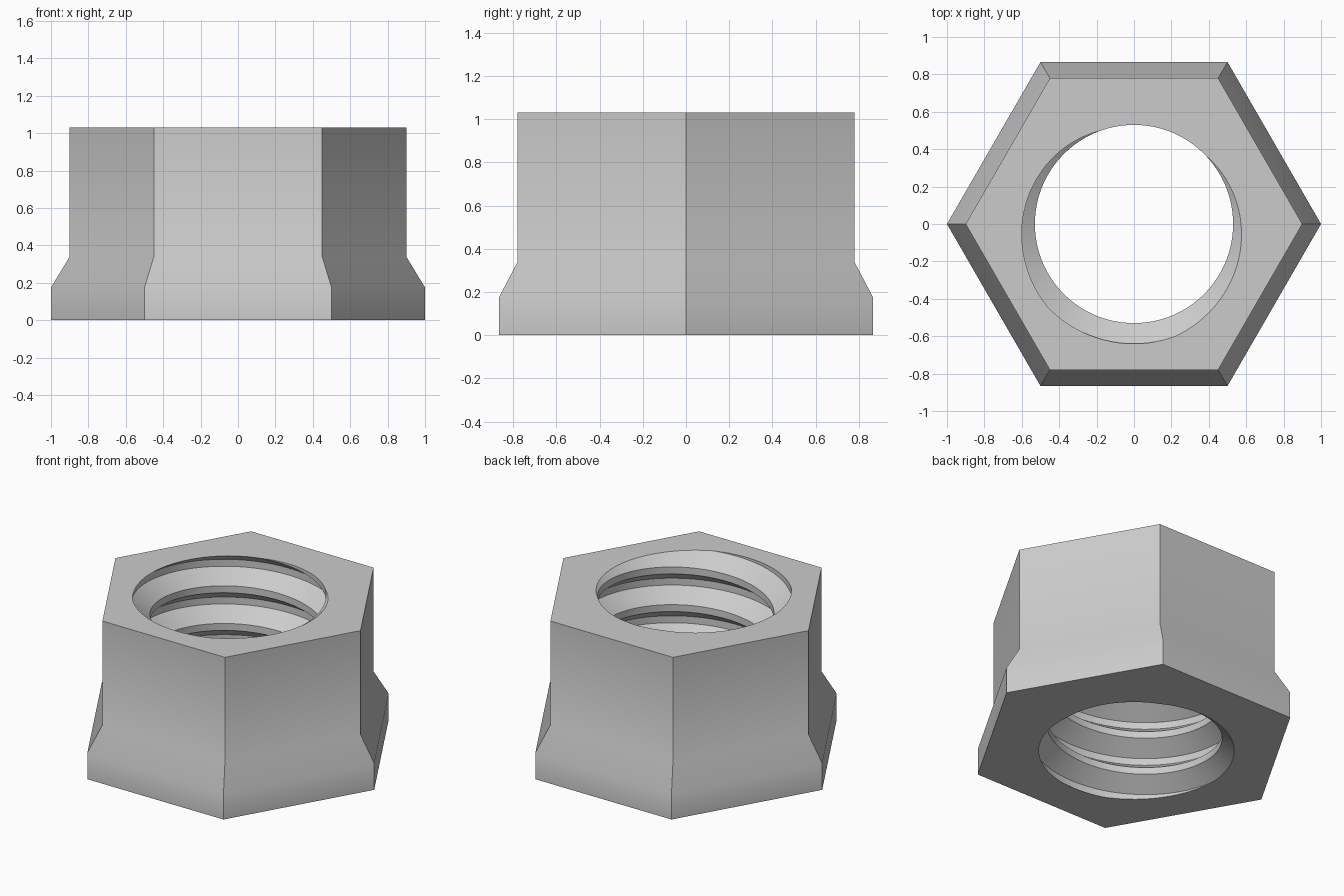
import bpy
import bmesh
import math

cube = bpy.data.objects.get("Cube")
if cube:
    bpy.data.objects.remove(cube, do_unlink=True)

HEIGHT = 1.03
PITCH = 0.25
MINOR, MAJOR = 0.53, 0.64
STEPS = 96                      # segments per thread turn
ROOT_ANGLE = math.radians(257)  # where the thread root meets the top face

bm = bmesh.new()

# Threaded bore: sweep one pitch of the profile along a right-handed helix
flat, flank = 0.046, 0.079
profile = [(MAJOR, -flat / 2), (MAJOR, flat / 2),
           (MINOR, flat / 2 + flank), (MINOR, flat * 1.5 + flank),
           (MAJOR, PITCH - flat / 2)]
previous = None
for i in range(STEPS * 8 + 1):
    angle = math.tau * i / STEPS
    rise = HEIGHT + PITCH * ((angle - ROOT_ANGLE) / math.tau - 6)
    column = [bm.verts.new((r * math.cos(angle), r * math.sin(angle), rise + z))
              for r, z in profile]
    if previous:
        for j in range(len(profile) - 1):
            bm.faces.new((previous[j], previous[j + 1], column[j + 1], column[j]))
    previous = column
bmesh.ops.remove_doubles(bm, verts=bm.verts[:], dist=1e-4)

# Trim the thread flush with the two end faces
for level, direction in ((0, -1), (HEIGHT, 1)):
    bmesh.ops.bisect_plane(bm, geom=bm.verts[:] + bm.edges[:] + bm.faces[:], dist=1e-6,
                           plane_co=(0, 0, level), plane_no=(0, 0, direction),
                           clear_outer=True)
bmesh.ops.remove_doubles(bm, verts=bm.verts[:], dist=1e-5)

# Hexagonal outer wall with a flared foot
rings = []
for radius, z in ((1, 0), (1, 0.175), (0.9, 0.34), (0.9, HEIGHT)):
    rings.append([bm.verts.new((radius * math.cos(math.tau * k / 6),
                                radius * math.sin(math.tau * k / 6), z))
                  for k in range(6)])
for low, high in zip(rings, rings[1:]):
    for k in range(6):
        n = (k + 1) % 6
        bm.faces.new((low[k], low[n], high[n], high[k]))

# End faces between the hexagon and the bore
for level in (0, HEIGHT):
    rim = [e for e in bm.edges if e.is_boundary
           and all(abs(v.co.z - level) < 1e-4 for v in e.verts)]
    bmesh.ops.triangle_fill(bm, edges=rim, use_beauty=True, normal=(0, 0, 1))
bmesh.ops.recalc_face_normals(bm, faces=bm.faces[:])

mesh = bpy.data.meshes.new("hex_nut")
bm.to_mesh(mesh)
bm.free()
nut = bpy.data.objects.new("hex_nut", mesh)
bpy.context.collection.objects.link(nut)

# Plain grey metal
grey = bpy.data.materials.new("light_grey")
grey.use_nodes = True
colour = (0.6, 0.6, 0.6, 1)
grey.diffuse_color = colour
grey.node_tree.nodes["Principled BSDF"].inputs["Base Color"].default_value = colour
mesh.materials.append(grey)

bpy.ops.object.select_all(action='DESELECT')
nut.select_set(True)
bpy.context.view_layer.objects.active = nut
bpy.ops.object.shade_smooth_by_angle(angle=math.radians(32))
